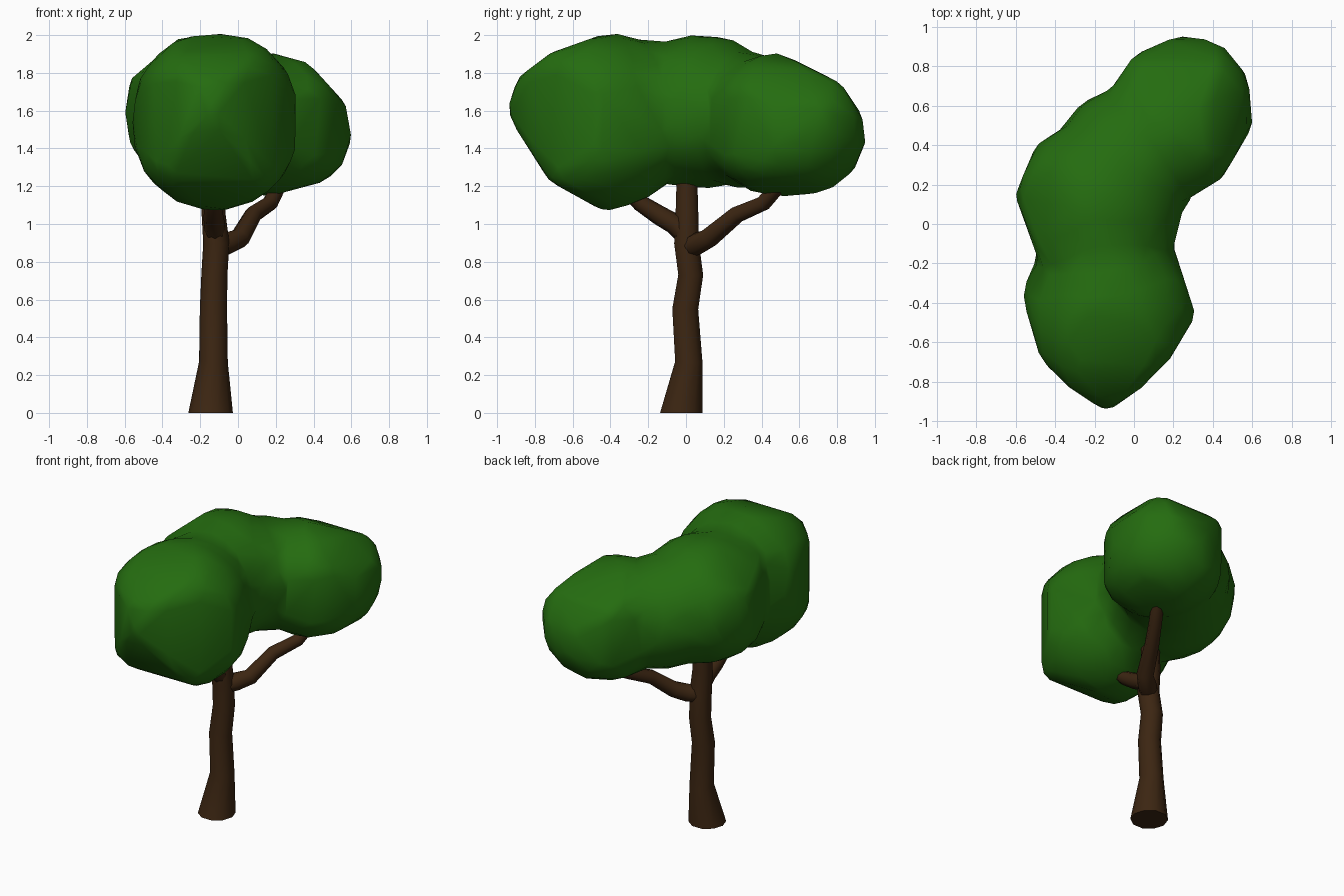
import bpy, bmesh, math
from mathutils import Vector

if "Cube" in bpy.data.objects:
    bpy.data.objects.remove(bpy.data.objects["Cube"])


def material(name, rgb):
    m = bpy.data.materials.new(name)
    m.diffuse_color = (*rgb, 1)
    m.use_nodes = True
    m.node_tree.nodes["Principled BSDF"].inputs["Base Color"].default_value = m.diffuse_color
    return m


BARK = material("bark brown", (0.045, 0.019, 0.006))
LEAF = material("leaf green", (0.018, 0.15, 0.005))


def add_object(name, bm, mat):
    bmesh.ops.recalc_face_normals(bm, faces=bm.faces[:])
    for f in bm.faces:
        f.smooth = len(f.verts) < 5
    me = bpy.data.meshes.new(name)
    bm.to_mesh(me)
    bm.free()
    me.materials.append(mat)
    ob = bpy.data.objects.new(name, me)
    bpy.context.collection.objects.link(ob)
    return ob


def limb(name, path, sides=10):
    """Tapered tube through (x, y, z, radius) points."""
    bm = bmesh.new()
    pts = [Vector(p[:3]) for p in path]
    rings = []
    for i, p in enumerate(pts):
        t = pts[min(i + 1, len(pts) - 1)] - pts[max(i - 1, 0)]
        if p.z == 0:
            t = Vector((0, 0, 1))
        q = Vector((0, 0, 1)).rotation_difference(t.normalized())
        r = path[i][3]
        rings.append([bm.verts.new(p + q @ Vector((r * math.cos(a), r * math.sin(a), 0)))
                      for a in (2 * math.pi * k / sides for k in range(sides))])
    for lo, hi in zip(rings, rings[1:]):
        for k in range(sides):
            n = (k + 1) % sides
            bm.faces.new((lo[k], lo[n], hi[n], hi[k]))
    bm.faces.new(rings[0][::-1])
    bm.faces.new(rings[-1])
    return add_object(name, bm, BARK)


# Trunk with flared foot
limb("trunk", [(-0.145, -0.025, 0, 0.118), (-0.13, 0.015, 0.27, 0.076),
               (-0.13, -0.004, 0.55, 0.072), (-0.125, 0.025, 0.73, 0.069),
               (-0.115, 0.003, 0.9, 0.069), (-0.13, 0.005, 1.06, 0.063),
               (-0.13, 0.005, 1.32, 0.055)])

# Branches to the front and back leaf masses
limb("front_branch", [(-0.118, 0.03, 0.9, 0.05), (-0.125, -0.06, 1.0, 0.056),
                      (-0.13, -0.14, 1.045, 0.052), (-0.13, -0.24, 1.11, 0.045),
                      (-0.12, -0.4, 1.27, 0.04)], 8)
limb("back_branch", [(-0.13, -0.01, 0.87, 0.05), (-0.06, 0.06, 0.895, 0.06),
                     (0.01, 0.12, 0.925, 0.054), (0.08, 0.27, 1.05, 0.046),
                     (0.17, 0.41, 1.11, 0.042), (0.25, 0.55, 1.27, 0.038)], 8)


# Canopy: overlapping leaf masses trimmed to flat-sided outlines
canopy_bm = bmesh.new()
TOP, SIDE, FRONT = (0, 1), (1, 2), (0, 2)


def leaf_mass(centre, radii, *outlines):
    """Stretched sphere; each outline is (plane axes, counter-clockwise points)."""
    vs = bmesh.ops.create_icosphere(canopy_bm, subdivisions=4, radius=1.03)["verts"]
    cuts = []
    for (a, b), pts in outlines:
        for p, q in zip(pts, pts[1:]):
            n = Vector((0, 0, 0))
            n[a], n[b] = q[1] - p[1], p[0] - q[0]
            n.normalize()
            cuts.append((n, n[a] * p[0] + n[b] * p[1] + 0.005))
    for v in vs:
        co = Vector([c + r * u for c, r, u in zip(centre, radii, v.co)])
        for n, d in cuts:
            co -= n * max(0, n.dot(co) - d)
        v.co = co


# front mass
leaf_mass((-0.12, -0.47, 1.545), (0.44, 0.49, 0.465),
          (TOP, [(-0.55, -0.41), (-0.47, -0.68), (-0.32, -0.83), (-0.14, -0.95),
                 (0.02, -0.84), (0.18, -0.68), (0.31, -0.46), (0.21, -0.16)]),
          (SIDE, [(-0.38, 2.0), (-0.44, 2.0), (-0.72, 1.9), (-0.9, 1.76), (-0.95, 1.59),
                  (-0.72, 1.23), (-0.45, 1.08)]))
# middle mass
leaf_mass((-0.19, 0.08, 1.595), (0.42, 0.44, 0.395),
          (TOP, [(-0.32, 0.5), (-0.49, 0.4), (-0.6, 0.15), (-0.53, -0.04)]),
          (FRONT, [(-0.31, 1.98), (-0.57, 1.76), (-0.6, 1.59), (-0.57, 1.42),
                   (-0.47, 1.27)]))
# back mass
leaf_mass((0.22, 0.54, 1.525), (0.39, 0.43, 0.38),
          (TOP, [(0.27, 0.13), (0.44, 0.23), (0.6, 0.5), (0.57, 0.75), (0.44, 0.91),
                 (0.24, 0.96), (0.0, 0.85), (-0.16, 0.6)]),
          (SIDE, [(0.7, 1.16), (0.87, 1.24), (0.95, 1.43), (0.93, 1.57), (0.82, 1.74),
                  (0.5, 1.9)]),
          (FRONT, [(0.2, 1.16), (0.46, 1.23), (0.55, 1.31), (0.6, 1.45), (0.57, 1.63),
                   (0.37, 1.85), (0.2, 1.9)]))
# fillers between the masses
leaf_mass((-0.03, 0.32, 1.55), (0.36, 0.36, 0.35))
leaf_mass((-0.15, -0.2, 1.595), (0.34, 0.3, 0.37))
canopy = add_object("canopy", canopy_bm, LEAF)

# Fuse, soften and reduce to a coarse smooth-shaded skin
rm = canopy.modifiers.new("fuse", 'REMESH')
rm.mode = 'VOXEL'
rm.voxel_size = 0.03
rm.use_smooth_shade = True
sm = canopy.modifiers.new("soften", 'SMOOTH')
sm.factor = 0.5
sm.iterations = 10
de = canopy.modifiers.new("reduce", 'DECIMATE')
de.ratio = 0.04
